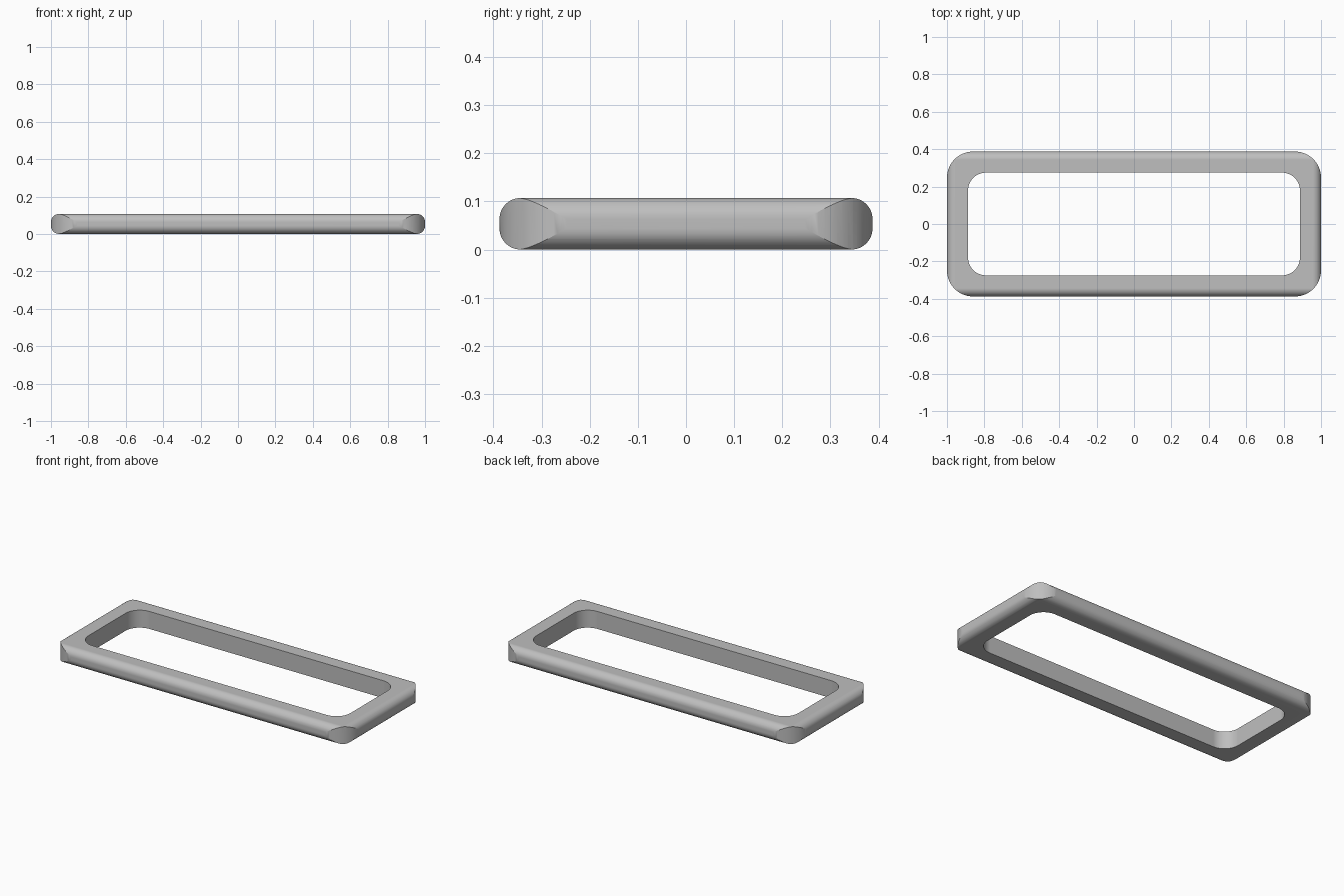
import bpy, bmesh, math
from mathutils import Matrix

LENGTH, WIDTH, HEIGHT = 2.0, 0.775, 0.107
BAR = 0.113            # width of each side of the frame
OUTER_R, INNER_R = 0.14, 0.095
EDGE_R = 0.044         # rounding of the outer edges

old = bpy.data.objects.get("Cube")
if old:
    bpy.data.objects.remove(old, do_unlink=True)

grey = bpy.data.materials.new("light_grey")
grey.use_nodes = True
colour = (0.52, 0.52, 0.52, 1)
grey.diffuse_color = colour
grey.node_tree.nodes["Principled BSDF"].inputs["Base Color"].default_value = colour


def rounded_rect(w, h, r, steps):
    """Outline of a rounded rectangle centred on the origin."""
    points = []
    for i, (sx, sy) in enumerate([(1, 1), (-1, 1), (-1, -1), (1, -1)]):
        for k in range(steps + 1):
            a = (i + k / steps) * math.pi / 2
            points.append((sx * (w / 2 - r) + r * math.cos(a),
                           sy * (h / 2 - r) + r * math.sin(a)))
    return points


def prism(name, outline, depth, matrix):
    """Solid made by extruding an outline along its local z, centred."""
    bm = bmesh.new()
    face = bm.faces.new([bm.verts.new((x, y, -depth / 2)) for x, y in outline])
    top = bmesh.ops.extrude_face_region(bm, geom=[face])["geom"]
    bmesh.ops.translate(bm, vec=(0, 0, depth),
                        verts=[v for v in top if isinstance(v, bmesh.types.BMVert)])
    bmesh.ops.recalc_face_normals(bm, faces=bm.faces)
    bm.transform(Matrix.Translation((0, 0, HEIGHT / 2)) @ matrix)
    mesh = bpy.data.meshes.new(name)
    bm.to_mesh(mesh)
    bm.free()
    mesh.materials.append(grey)
    obj = bpy.data.objects.new(name, mesh)
    bpy.context.collection.objects.link(obj)
    return obj


# Frame body with rounded plan corners
flat = Matrix.Identity(4)
frame = prism("frame", rounded_rect(LENGTH, WIDTH, OUTER_R, 16), HEIGHT + 0.1, flat)

# Long and cross profiles that round the outer edges, and the opening
turn = Matrix.Rotation(math.pi / 2, 4, "X")
along_y = prism("cross_profile", rounded_rect(LENGTH, HEIGHT, EDGE_R, 12), 2, turn)
along_x = prism("long_profile", rounded_rect(WIDTH, HEIGHT, EDGE_R, 12), 3,
                Matrix.Rotation(math.pi / 2, 4, "Z") @ turn)
opening = prism("opening", rounded_rect(LENGTH - 2 * BAR, WIDTH - 2 * BAR, INNER_R, 16),
                1, flat)

cutters = [(along_y, "INTERSECT"), (along_x, "INTERSECT"), (opening, "DIFFERENCE")]
for cutter, operation in cutters:
    cutter.hide_render = True
    mod = frame.modifiers.new(cutter.name, "BOOLEAN")
    mod.operation = operation
    mod.solver = "EXACT"
    mod.object = cutter

# Bake the cuts, then drop the helpers
bpy.context.view_layer.update()
graph = bpy.context.evaluated_depsgraph_get()
result = bpy.data.meshes.new_from_object(frame.evaluated_get(graph))
frame.modifiers.clear()
frame.data = result
for cutter, _ in cutters:
    bpy.data.objects.remove(cutter, do_unlink=True)

# Smooth rounded faces, crisp corners
bpy.ops.object.select_all(action="DESELECT")
frame.select_set(True)
bpy.context.view_layer.objects.active = frame
bpy.ops.object.shade_smooth_by_angle(angle=math.radians(20))
weighted = frame.modifiers.new("flat_faces", "WEIGHTED_NORMAL")
weighted.keep_sharp = True
